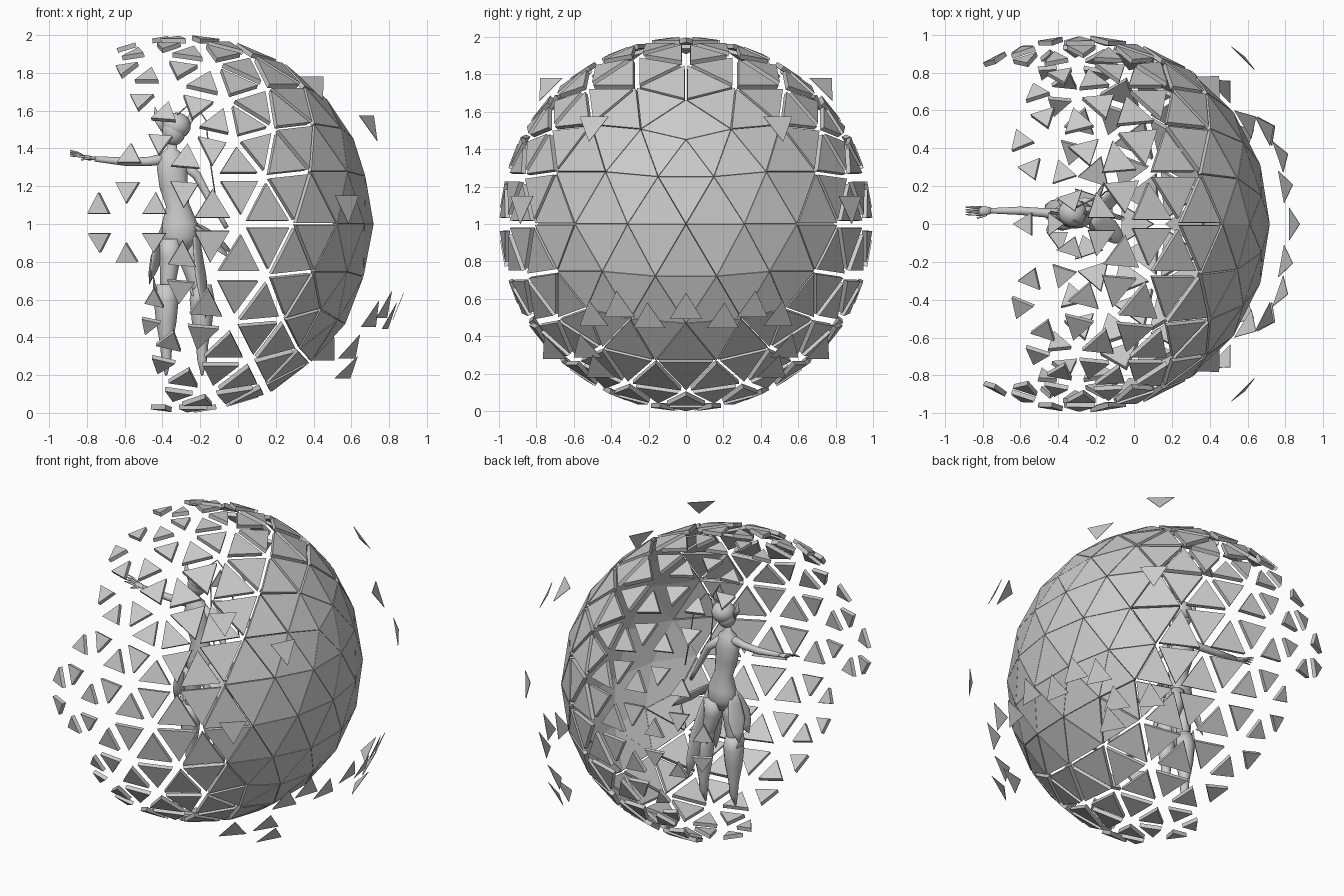
import bpy, bmesh, math
from mathutils import Vector

cube = bpy.data.objects.get("Cube")
if cube:
    bpy.data.objects.remove(cube, do_unlink=True)

grey = bpy.data.materials.new("plain grey")
grey.use_nodes = True
tone = (0.6, 0.6, 0.6, 1)
grey.diffuse_color = tone
grey.node_tree.nodes["Principled BSDF"].inputs["Base Color"].default_value = tone

CENTRE = Vector((-0.29, 0, 1))
RADIUS = 1.008


def finish(name, bm, smooth=False):
    bmesh.ops.recalc_face_normals(bm, faces=bm.faces)
    mesh = bpy.data.meshes.new(name)
    bm.to_mesh(mesh)
    bm.free()
    mesh.materials.append(grey)
    for poly in mesh.polygons:
        poly.use_smooth = smooth
    obj = bpy.data.objects.new(name, mesh)
    bpy.context.collection.objects.link(obj)
    return obj


def add_shard(bm, corners, normal, thickness):
    """Triangular plate whose outer face holds the corners."""
    outer = [bm.verts.new(c) for c in corners]
    inner = [bm.verts.new(c - normal * thickness) for c in corners]
    bm.faces.new(outer)
    bm.faces.new(inner[::-1])
    for i in range(3):
        j = (i + 1) % 3
        bm.faces.new((outer[j], outer[i], inner[i], inner[j]))


def loft(name, path, wide=(1, 0, 0), flat=1.0, sides=12):
    """Smooth tapered tube through (x, y, z, radius); flat squashes it across wide."""
    bm = bmesh.new()
    points = [Vector(p[:3]) for p in path]
    rings = []
    for i, p in enumerate(points):
        along = (points[min(i + 1, len(points) - 1)] - points[max(i - 1, 0)]).normalized()
        across = Vector(wide)
        across = (across - along * across.dot(along)).normalized()
        depth = along.cross(across) * flat
        ring = []
        for k in range(sides):
            a = math.tau * k / sides
            ring.append(bm.verts.new(p + (across * math.cos(a) + depth * math.sin(a)) * path[i][3]))
        rings.append(ring)
    for low, high in zip(rings, rings[1:]):
        for k in range(sides):
            n = (k + 1) % sides
            bm.faces.new((low[k], low[n], high[n], high[k]))
    bm.faces.new(rings[0])
    bm.faces.new(rings[-1])
    return finish(name, bm, True)


def ball(name, place, size):
    bm = bmesh.new()
    bmesh.ops.create_uvsphere(bm, u_segments=20, v_segments=12, radius=1)
    for v in bm.verts:
        v.co = Vector(a * b for a, b in zip(v.co, size)) + Vector(place)
    return finish(name, bm, True)


# Broken geodesic shell: the plates shrink towards the open side
source = bmesh.new()
bmesh.ops.create_icosphere(source, subdivisions=3, radius=RADIUS)
shell = bmesh.new()
for face in source.faces:
    mid = face.calc_center_median()
    limit = -0.46 if abs(mid.z) < 0.22 else (-0.36 if mid.z > 0 else -0.2)
    if mid.x < limit:
        continue
    scale = min(0.985, max(0.4, 0.68 + 0.62 * (mid.x + CENTRE.x)))
    corners = [CENTRE + mid + (v.co - mid) * scale for v in face.verts]
    add_shard(shell, corners, mid.normalized(), 0.026)
source.free()
finish("shell_plates", shell)

# Loose plates drifting outside the shell, mirrored front to back
drift = [(0.41, 0.74, 1.74), (0.7, 0.5, 1.53), (0.58, 0.88, 1.1), (0.84, 0, 0.54),
         (0.8, 0.2, 0.49), (0.78, 0.36, 0.55), (0.71, 0.5, 0.5),
         (0.6, 0.54, 0.33), (0.58, 0.47, 0.22), (0.47, 0.72, 0.32)]
loose = bmesh.new()
for x, y, z in drift:
    for side in ((1, -1) if y else (1,)):
        p = Vector((x, y * side, z))
        normal = (p - CENTRE).normalized()
        right = Vector((0, 0, 1)).cross(normal).normalized()
        up = normal.cross(right) * (-1 if z > 1 else 1)
        corners = [p + (right * math.sin(a) + up * math.cos(a)) * 0.1
                   for a in (0, math.tau / 3, -math.tau / 3)]
        add_shard(loose, corners, normal, 0.003)
finish("loose_plates", loose)

# Figure: body and head
loft("torso", [(-0.31, 0.05, 0.86, 0.06), (-0.31, 0.05, 0.93, 0.1), (-0.31, 0.05, 1.0, 0.095),
               (-0.32, 0.05, 1.1, 0.062), (-0.34, 0.05, 1.2, 0.075), (-0.35, 0.05, 1.3, 0.08),
               (-0.35, 0.05, 1.37, 0.06), (-0.35, 0.05, 1.4, 0.025), (-0.34, 0.05, 1.46, 0.024)],
     flat=0.75, sides=16)
ball("head", (-0.34, 0.05, 1.49), (0.062, 0.06, 0.075))
ball("hair", (-0.325, 0.06, 1.52), (0.075, 0.075, 0.07))
for name, side in (("left", 1), ("right", -1)):
    loft(name + "_ear", [(-0.34 + 0.05 * side, 0.05, 1.5, 0.02),
                         (-0.34 + 0.09 * side, 0.06, 1.56, 0.017),
                         (-0.34 + 0.1 * side, 0.07, 1.62, 0.002)], flat=0.4)
    # Thin strands that arch from the head down the back
    loft(name + "_strand", [(-0.32, 0.05 + 0.03 * side, 1.58, 0.004),
                            (-0.24, 0.05 + 0.07 * side, 1.65, 0.004),
                            (-0.17, 0.05 + 0.1 * side, 1.55, 0.004),
                            (-0.15, 0.05 + 0.12 * side, 1.35, 0.004),
                            (-0.12, 0.05 + 0.13 * side, 1.15, 0.004)], wide=(0, 1, 0), sides=6)

# Arms: one reaching out of the open side, one trailing back
loft("right_arm", [(-0.36, 0.05, 1.35, 0.032), (-0.48, 0.06, 1.33, 0.024),
                   (-0.6, 0.07, 1.33, 0.022), (-0.76, 0.07, 1.345, 0.014)], wide=(0, 1, 0))
loft("right_palm", [(-0.75, 0.07, 1.345, 0.014), (-0.79, 0.07, 1.35, 0.026),
                    (-0.82, 0.07, 1.355, 0.022)], wide=(0, 1, 0), flat=0.5)
for k in range(4):
    y = 0.05 + 0.013 * k
    loft("right_finger", [(-0.81, y, 1.355, 0.007), (-0.85, y, 1.36 + 0.006 * k, 0.006),
                          (-0.89, y, 1.36 + 0.01 * k, 0.003)], wide=(0, 1, 0), sides=8)
loft("right_thumb", [(-0.78, 0.05, 1.35, 0.008), (-0.83, 0.03, 1.34, 0.004)], wide=(0, 1, 0))
loft("left_arm", [(-0.32, 0.06, 1.34, 0.032), (-0.22, 0.07, 1.26, 0.024),
                  (-0.16, 0.06, 1.15, 0.02), (-0.1, 0.04, 1.05, 0.014), (-0.06, 0.03, 0.98, 0.012)])

# Legs with flared boots ending in points
for name, x, y, shift in (("right", -0.36, 0.03, -0.02), ("left", -0.26, 0.08, 0.07)):
    loft(name + "_leg", [(x, y, 0.92, 0.062), (x, y, 0.82, 0.056),
                         (x + shift / 2, y, 0.7, 0.042), (x + shift, y, 0.6, 0.036)])
    loft(name + "_boot", [(x + shift, y, 0.68, 0.05), (x + shift, y, 0.6, 0.066),
                          (x + shift, y, 0.48, 0.054), (x + shift, y, 0.36, 0.032),
                          (x + shift, y, 0.28, 0.026), (x + shift, y - 0.02, 0.2, 0.006)])
    loft(name + "_boot_cuff", [(x + shift - 0.03, y, 0.58, 0.05),
                               (x + shift - 0.06, y, 0.66, 0.03),
                               (x + shift - 0.07, y, 0.74, 0.002)], wide=(0, 1, 0), flat=0.3)

# Leaf-shaped coat tails hanging from the waist
tails = [(-0.03, 0.2, 0.85), (-0.05, -0.1, 0.82), (-0.16, 0.22, 0.4),
         (-0.17, -0.08, 0.5), (-0.47, 0.1, 0.68), (-0.46, -0.02, 0.7)]
for x, y, z in tails:
    root = Vector((-0.31 + 0.08 * (1 if x > -0.3 else -1), 0.05, 1.0))
    tip = Vector((x, y, z))
    path = [(*root.lerp(tip, t), r) for t, r in
            ((0, 0.02), (0.25, 0.045), (0.55, 0.06), (0.8, 0.04), (1, 0.002))]
    loft("coat_tail", path, wide=(0.5, 1, 0), flat=0.22)
